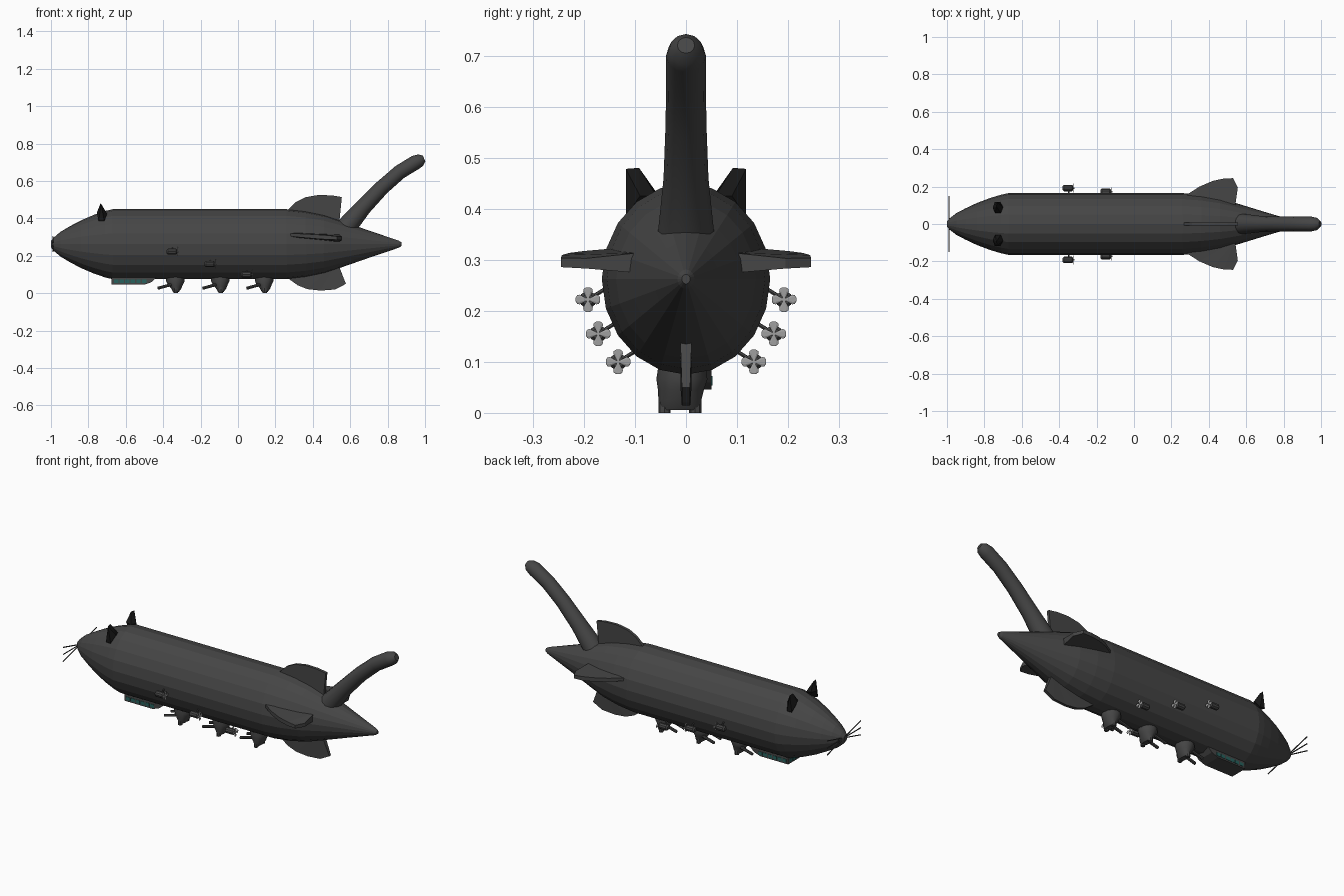
import bpy, bmesh, math
from mathutils import Vector, Matrix

if "Cube" in bpy.data.objects:
    bpy.data.objects.remove(bpy.data.objects["Cube"])


def material(name, rgb):
    m = bpy.data.materials.new(name)
    m.diffuse_color = (*rgb, 1)
    m.use_nodes = True
    m.node_tree.nodes["Principled BSDF"].inputs["Base Color"].default_value = m.diffuse_color
    return m


HULL = material("dark_grey", (0.06, 0.06, 0.06))
BLACK = material("black", (0.008, 0.008, 0.008))
LIGHT = material("light_grey", (0.35, 0.35, 0.35))
GLASS = material("dark_teal", (0.02, 0.12, 0.11))
AXIS_Z = 0.262


def finish(bm, name, mat, smooth=False):
    bmesh.ops.recalc_face_normals(bm, faces=bm.faces)
    me = bpy.data.meshes.new(name)
    bm.to_mesh(me)
    bm.free()
    me.materials.append(mat)
    ob = bpy.data.objects.new(name, me)
    bpy.context.collection.objects.link(ob)
    if smooth:
        bpy.ops.object.select_all(action='DESELECT')
        ob.select_set(True)
        bpy.context.view_layer.objects.active = ob
        bpy.ops.object.shade_smooth_by_angle(angle=math.radians(40))
    return ob


def loft(bm, rings, n):
    """Skin n-sided ellipses, each given as (centre, u radius vector, v radius vector)."""
    rows = []
    for c, u, v in rings:
        rows.append([bm.verts.new(Vector(c) + Vector(u) * math.cos(2 * math.pi * i / n)
                                  + Vector(v) * math.sin(2 * math.pi * i / n)) for i in range(n)])
    for a, b in zip(rows, rows[1:]):
        for i in range(n):
            j = (i + 1) % n
            bm.faces.new((a[i], a[j], b[j], b[i]))
    bm.faces.new(rows[0])
    bm.faces.new(rows[-1])


def rod(bm, a, b, r, n=8):
    a, b = Vector(a), Vector(b)
    u = (b - a).orthogonal().normalized() * r
    v = (b - a).normalized().cross(u)
    loft(bm, [(a, u, v), (b, u, v)], n)


def box(bm, c, s):
    bmesh.ops.create_cube(bm, size=1, matrix=Matrix.Translation(c) @ Matrix.Diagonal((*s, 1)))


# Envelope: (x, share of full radius)
bm = bmesh.new()
profile = [(-1, 0.09), (-0.985, 0.19), (-0.95, 0.35), (-0.9, 0.51), (-0.84, 0.68), (-0.77, 0.84),
           (-0.71, 0.95), (-0.67, 1), (0.26, 1), (0.36, 0.94), (0.46, 0.83), (0.56, 0.65),
           (0.7, 0.39), (0.86, 0.1), (0.875, 0.05)]
loft(bm, [((x, 0, AXIS_Z), (0, 0.165 * s, 0), (0, 0, 0.187 * s)) for x, s in profile], 20)
finish(bm, "envelope", HULL)

# Raised tail with rounded tip: (x, z, radius)
path = [(0.55, 0.31, 0.06), (0.595, 0.372, 0.053), (0.67, 0.46, 0.044), (0.77, 0.565, 0.04),
        (0.865, 0.648, 0.039), (0.95, 0.7, 0.039), (0.977, 0.712, 0.033), (0.995, 0.72, 0.017)]
rings = []
for i, (x, z, r) in enumerate(path):
    p, q = path[max(i - 1, 0)], path[min(i + 1, len(path) - 1)]
    t = Vector((q[0] - p[0], 0, q[1] - p[1])).normalized()
    rings.append(((x, 0, z), (0, r, 0), Vector((-t.z, 0, t.x)) * r))
bm = bmesh.new()
loft(bm, rings, 12)
finish(bm, "tail", HULL, True)


def fin(name, outline, place):
    """Tapered plate from (along, out, half thickness) points; place maps them to space."""
    bm = bmesh.new()
    top = [bm.verts.new(place(a, o, h)) for a, o, h in outline]
    low = [bm.verts.new(place(a, o, -h)) for a, o, h in outline]
    bm.faces.new(top)
    bm.faces.new(low)
    for i in range(len(top)):
        j = (i + 1) % len(top)
        bm.faces.new((top[i], top[j], low[j], low[i]))
    bmesh.ops.triangulate(bm, faces=[f for f in bm.faces if len(f.verts) > 4])
    finish(bm, name, HULL)


# Fins
fin("top_fin", [(0.26, 0.44, .008), (0.31, 0.488, .008), (0.36, 0.513, .008), (0.43, 0.525, .008),
                (0.5, 0.523, .008), (0.555, 0.514, .008), (0.54, 0.36, .008), (0.3, 0.36, .008)],
    lambda a, o, h: (a, h, o))
fin("bottom_fin", [(0.26, 0.085, .01), (0.32, 0.042, .01), (0.37, 0.022, .01), (0.44, 0.014, .008),
                   (0.52, 0.02, .008), (0.577, 0.05, .008), (0.53, 0.17, .012), (0.3, 0.17, .012)],
    lambda a, o, h: (a, h, o))
for side, label in ((-1, "front"), (1, "back")):
    fin(label + "_side_fin",
        [(0.28, 0.155, .008), (0.35, 0.2, .01), (0.42, 0.23, .011), (0.48, 0.243, .011),
         (0.53, 0.245, .009), (0.555, 0.195, .01), (0.54, 0.09, .02), (0.3, 0.09, .016)],
        lambda a, o, h: (a, side * o, 0.312 - (a - 0.28) * 0.07 + h))

# Ears
for side, label in ((-1, "front"), (1, "back")):
    bm = bmesh.new()
    for x, y, z in [(-0.755, 0.085, 0.43), (-0.742, 0.058, 0.432), (-0.712, 0.058, 0.425),
                    (-0.7, 0.09, 0.425), (-0.715, 0.118, 0.385), (-0.745, 0.118, 0.385),
                    (-0.735, 0.092, 0.48), (-0.732, 0.118, 0.478), (-0.73, 0.07, 0.39)]:
        bm.verts.new((x, side * y, z))
    bmesh.ops.convex_hull(bm, input=bm.verts)
    finish(bm, label + "_ear", BLACK)

# Whiskers
bm = bmesh.new()
for side in (-1, 1):
    for dz in (-0.04, 0, 0.04):
        rod(bm, (-0.99, 0, AXIS_Z), (-0.99, side * 0.15, AXIS_Z + dz), 0.003, 6)
finish(bm, "whiskers", HULL)

# Gondola with a raked stern and window rows
bm = bmesh.new()
for y in (-0.05, 0.05):
    for x, z in ((-0.675, 0.046), (-0.5, 0.046), (-0.46, 0.06), (-0.435, 0.085), (-0.435, 0.1), (-0.675, 0.115)):
        bm.verts.new((x, y, z))
bmesh.ops.convex_hull(bm, input=bm.verts)
finish(bm, "gondola", HULL)
bm = bmesh.new()
for side in (-1, 1):
    for i in range(6):
        box(bm, (-0.652 + i * 0.03, side * 0.05, 0.063), (0.024, 0.004, 0.018))
for y in (-0.028, 0, 0.028):
    box(bm, (-0.675, y, 0.063), (0.004, 0.022, 0.018))
finish(bm, "gondola_windows", GLASS)

# Belly turrets with twin barrels
for i, x in enumerate((-0.335, -0.095, 0.14)):
    bm = bmesh.new()
    loft(bm, [((x, -0.008, 0.1), (0.045, 0, 0), (0, 0.045, 0)),
              ((x, -0.008, 0.066), (0.05, 0, 0), (0, 0.05, 0)),
              ((x, -0.01, 0.045), (0.04, 0, 0), (0, 0.045, 0)),
              ((x + 0.005, -0.012, 0.025), (0.027, 0, 0), (0, 0.042, 0)),
              ((x + 0.003, -0.012, 0.006), (0.015, 0, 0), (0, 0.04, 0))], 12)
    for y in (-0.042, 0.018):
        rod(bm, (x, y, 0.052), (x - 0.095, y, 0.026), 0.008)
        # lower lobes
        rod(bm, (x + 0.003, y, 0.03), (x + 0.003, y, 0), 0.012)
    finish(bm, f"turret_{i + 1}", HULL, True)

# Engines on pylons, with four-bladed propellers
for i, (x, y, z) in enumerate(((-0.35, 0.192, 0.222), (-0.148, 0.172, 0.155), (0.048, 0.133, 0.1))):
    for side, label in ((-1, "front"), (1, "back")):
        c = Vector((x, side * y, z))
        bm = bmesh.new()
        loft(bm, [(c + Vector((dx, 0, 0)), (0, r, 0), (0, 0, r))
                  for dx, r in ((-0.031, 0.01), (-0.024, 0.017), (0.018, 0.017), (0.025, 0.011))], 10)
        rod(bm, c, (x, side * (y - 0.065), z + 0.04), 0.004, 6)
        finish(bm, f"{label}_engine_{i + 1}", HULL)
        bm = bmesh.new()
        hub = c + Vector((0.029, 0, 0))
        rod(bm, hub - Vector((0.006, 0, 0)), hub + Vector((0.003, 0, 0)), 0.004)
        for k in range(4):
            d = Vector((0, math.cos(k * math.pi / 2), math.sin(k * math.pi / 2)))
            e = Vector((0, -d.z, d.y))
            loft(bm, [(hub + d * s, e * w, (0.0015, 0, 0))
                      for s, w in ((0.002, 0.002), (0.016, 0.0095), (0.021, 0.0085), (0.024, 0.004))], 6)
        finish(bm, f"{label}_propeller_{i + 1}", LIGHT)
